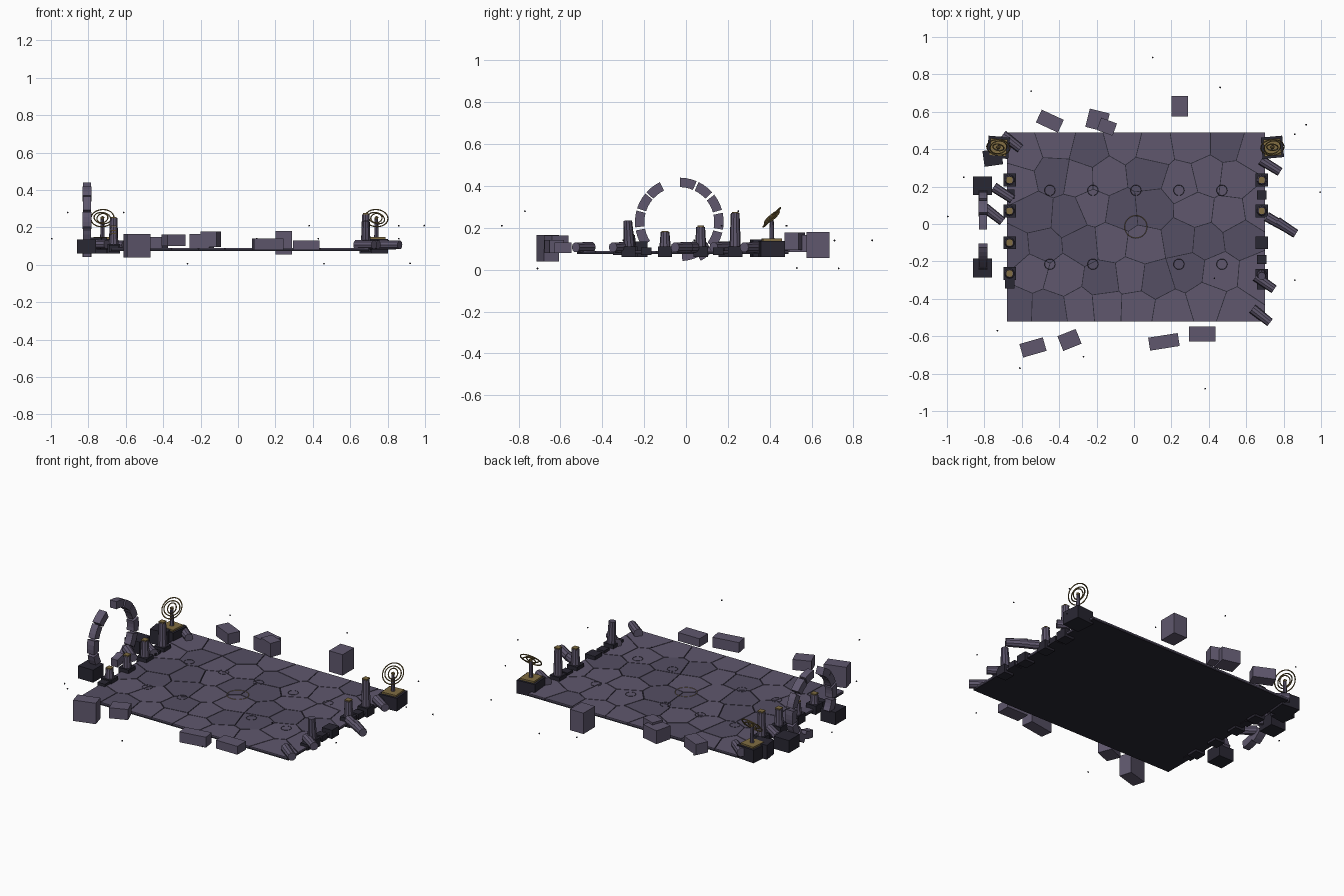
import bpy, bmesh, math, random
from mathutils import Vector, Matrix, Euler

if "Cube" in bpy.data.objects:
    bpy.data.objects.remove(bpy.data.objects["Cube"])

random.seed(7)


def material(name, rgb):
    m = bpy.data.materials.new(name)
    m.diffuse_color = (*rgb, 1)
    m.use_nodes = True
    m.node_tree.nodes["Principled BSDF"].inputs["Base Color"].default_value = m.diffuse_color
    return m


STONE = material("stone", (0.115, 0.097, 0.155))
STONE_B = material("stone_worn", (0.09, 0.077, 0.125))
DARK = material("dark_stone", (0.022, 0.02, 0.032))
GOLD = material("old_brass", (0.22, 0.155, 0.055))


def finish(bm, name, mat, loc=(0, 0, 0), rot=(0, 0, 0)):
    bmesh.ops.recalc_face_normals(bm, faces=bm.faces)
    me = bpy.data.meshes.new(name)
    bm.to_mesh(me)
    bm.free()
    me.materials.append(mat)
    ob = bpy.data.objects.new(name, me)
    ob.location = loc
    ob.rotation_euler = rot
    bpy.context.collection.objects.link(ob)
    return ob


def box(name, mat, x, y, z0, z1, sx, sy, deg=0):
    bm = bmesh.new()
    bmesh.ops.create_cube(bm, size=1, matrix=Matrix.Diagonal((sx, sy, z1 - z0, 1)))
    return finish(bm, name, mat, (x, y, (z0 + z1) / 2), (0, 0, math.radians(deg)))


def drum(name, mat, loc, r1, r2, h, rot=(0, 0, 0), sides=10):
    bm = bmesh.new()
    bmesh.ops.create_cone(bm, cap_ends=True, segments=sides, radius1=r1, radius2=r2, depth=h)
    return finish(bm, name, mat, loc, rot)


def ring(name, mat, loc, R, r, rot=(0, 0, 0), n=28, k=6):
    bm = bmesh.new()
    rows = []
    for i in range(n):
        a = math.tau * i / n
        rows.append([bm.verts.new(((R + r * math.cos(math.tau * j / k)) * math.cos(a),
                                   (R + r * math.cos(math.tau * j / k)) * math.sin(a),
                                   r * math.sin(math.tau * j / k))) for j in range(k)])
    for i in range(n):
        for j in range(k):
            p, q = rows[i], rows[(i + 1) % n]
            bm.faces.new((p[j], q[j], q[(j + 1) % k], p[(j + 1) % k]))
    return finish(bm, name, mat, loc, rot)


# Floor: dark slab under irregular flagstones
X0, X1, Y0, Y1 = -0.68, 0.70, -0.52, 0.49
box("floor_slab", DARK, 0.01, -0.015, 0.074, 0.084, X1 - X0, Y1 - Y0)


def clip(poly, p, n):
    out = []
    for a, b in zip(poly, poly[1:] + poly[:1]):
        da, db = (a - p).dot(n), (b - p).dot(n)
        if da <= 0:
            out.append(a)
        if da * db < 0:
            out.append(a + (b - a) * (da / (da - db)))
    return out


seeds = []
for r in range(6):
    for c in range(8):
        seeds.append(Vector((X0 + (c + 0.5 + (0.22 if r % 2 else -0.22) + random.uniform(-.25, .25)) * (X1 - X0) / 8,
                             Y0 + (r + 0.5 + random.uniform(-.25, .25)) * (Y1 - Y0) / 6)))
tiles = {0: bmesh.new(), 1: bmesh.new()}
for i, s in enumerate(seeds):
    poly = [Vector(p) for p in ((X0, Y0), (X1, Y0), (X1, Y1), (X0, Y1))]
    for t in seeds:
        if t is not s and poly:
            n = (t - s).normalized()
            poly = clip(poly, (s + t) / 2 - n * 0.002, n)
    if len(poly) < 3:
        continue
    bm = tiles[random.randint(0, 1)]
    top = [bm.verts.new((p.x, p.y, 0.09)) for p in poly]
    low = [bm.verts.new((p.x, p.y, 0.083)) for p in poly]
    bm.faces.new(top)
    bm.faces.new(low[::-1])
    for k in range(len(poly)):
        m = (k + 1) % len(poly)
        bm.faces.new((low[k], low[m], top[m], top[k]))
finish(tiles[0], "flagstones_light", STONE)
finish(tiles[1], "flagstones_dark", STONE_B)

# Inlaid floor rings
ring("centre_inlay", GOLD, (0.01, -0.015, 0.0895), 0.06, 0.0018, k=4)
for x in (-0.45, -0.22, 0.01, 0.24, 0.47):
    for y in (0.18, -0.215):
        if x != 0.01:
            ring("small_inlay", DARK, (x, y, 0.0895), 0.028, 0.0016, n=18, k=4)
ring("small_inlay", DARK, (0.01, 0.18, 0.0895), 0.028, 0.0016, n=18, k=4)

# Side colonnades: square plinth, tapered shaft, brass cap (top height, capped)
left = [(0.235, 0.25, 1), (0.07, 0.205, 1), (-0.10, 0.18, 1), (-0.265, 0.165, 1)]
right = [(0.235, 0.27, 1), (0.07, 0.205, 1), (-0.10, 0.0, 0), (-0.275, 0.235, 0)]
for x, row in ((-0.665, left), (0.683, right)):
    for y, top, cap in row:
        box("column_plinth", DARK, x, y, 0.06, 0.112, 0.066, 0.068)
        if top:
            h = top - 0.11
            tilt = 0 if cap else 0.06
            drum("column_shaft", STONE if cap else STONE_B, (x, y, 0.11 + h / 2), 0.027, 0.021, h, (tilt, 0, 0))
        if cap:
            box("column_cap", GOLD, x, y, top - 0.002, top + 0.006, 0.032, 0.032)
for x, y in ((-0.665, 0.16), (-0.665, -0.32), (0.683, 0.155), (0.683, -0.19), (0.683, -0.325)):
    box("low_plinth", DARK, x, y, 0.07, 0.105, 0.05, 0.05)

# Fallen column drums
for x, y, z, deg in ((-0.655, 0.44, .107, -38), (-0.70, 0.165, .107, -33), (-0.75, 0.05, .11, -38),
                     (0.73, 0.31, .107, -32), (0.76, 0.01, .107, -30), (0.815, -0.02, .107, -33),
                     (0.70, -0.315, .107, -35), (0.68, -0.49, .107, -38)):
    drum("fallen_drum", STONE, (x, y, z), 0.027, 0.024, 0.12, (0, math.radians(90), math.radians(deg)))

# Broken ring gate, made of wedge stones
CY, CZ, RO, RI = -0.032, 0.228, 0.212, 0.167
for i, a0 in enumerate((66, 41, 15, -11, -37, -62, -87, 115, 139, 164, 190)):
    bm = bmesh.new()
    w = 0.021 + 0.003 * (i % 2)
    loops = []
    for k in range(4):
        a = math.radians(a0 + 1 + k * 22 / 3)
        loops.append([bm.verts.new((sx * w, r * math.cos(a), r * math.sin(a)))
                      for sx, r in ((-1, RI), (1, RI), (1, RO), (-1, RO))])
    for p, q in zip(loops, loops[1:]):
        for j in range(4):
            bm.faces.new((p[j], p[(j + 1) % 4], q[(j + 1) % 4], q[j]))
    bm.faces.new(loops[0][::-1])
    bm.faces.new(loops[-1])
    lift = 0.025 if a0 == -87 else 0
    finish(bm, "gate_wedge", STONE, (-0.807, CY, CZ + lift))
for y in (0.205, -0.235):
    box("gate_footing", DARK, -0.81, y, 0.06, 0.135, 0.10, 0.10)
box("corner_block", DARK, -0.755, 0.355, 0.06, 0.145, 0.10, 0.085, 8)

# Ring instruments on corner pedestals
for x, deg in ((-0.725, -5), (0.74, 5)):
    y, c = 0.41, 0.25
    box("instrument_pedestal", DARK, x, y, 0.06, 0.138, 0.115, 0.115, deg)
    box("instrument_plate", GOLD, x, y, 0.138, 0.148, 0.09, 0.09, deg)
    drum("instrument_post", STONE, (x, y, 0.195), 0.012, 0.009, 0.10, sides=8)
    for R, tx, ty in ((0.062, 48, 0), (0.045, 40, 14), (0.03, 55, -12)):
        ring("instrument_ring", GOLD, (x, y, c), R, 0.0035,
             (math.radians(tx), math.radians(ty), math.radians(deg)))
    bm = bmesh.new()
    bmesh.ops.create_icosphere(bm, subdivisions=1, radius=0.012)
    finish(bm, "instrument_core", GOLD, (x, y, c))

# Loose masonry blocks around front and back: x, y, z0, z1, sx, sy, angle
for b in ((-0.45, 0.55, .085, .15, .13, .075, -25), (-0.195, 0.555, .085, .165, .11, .10, -14),
          (-0.145, 0.52, .095, .178, .09, .07, -20), (0.245, 0.63, .055, .18, .09, .11, 0),
          (-0.54, -0.66, .04, .165, .13, .075, 16), (-0.345, -0.62, .10, .163, .105, .085, 22),
          (0.16, -0.63, .08, .142, .16, .07, 9), (0.365, -0.588, .08, .13, .142, .082, 0)):
    box("loose_block", STONE, *b)

# Floating shards
for x, y, z in ((0.1, .89, .14), (.46, .73, .006), (-.55, .71, .14), (.86, .48, .21), (.995, .17, .21),
                (.86, -.3, .14), (.38, -.88, .21), (-.61, -.77, .28), (-.73, -.57, .14), (.43, -.29, .14),
                (-.995, .04, .14), (-.27, -.71, .006), (-.91, .25, .28), (.92, .53, .008)):
    bm = bmesh.new()
    bmesh.ops.create_icosphere(bm, subdivisions=1, radius=0.005)
    finish(bm, "shard", DARK, (x, y, z), (random.random(), random.random(), 0))
